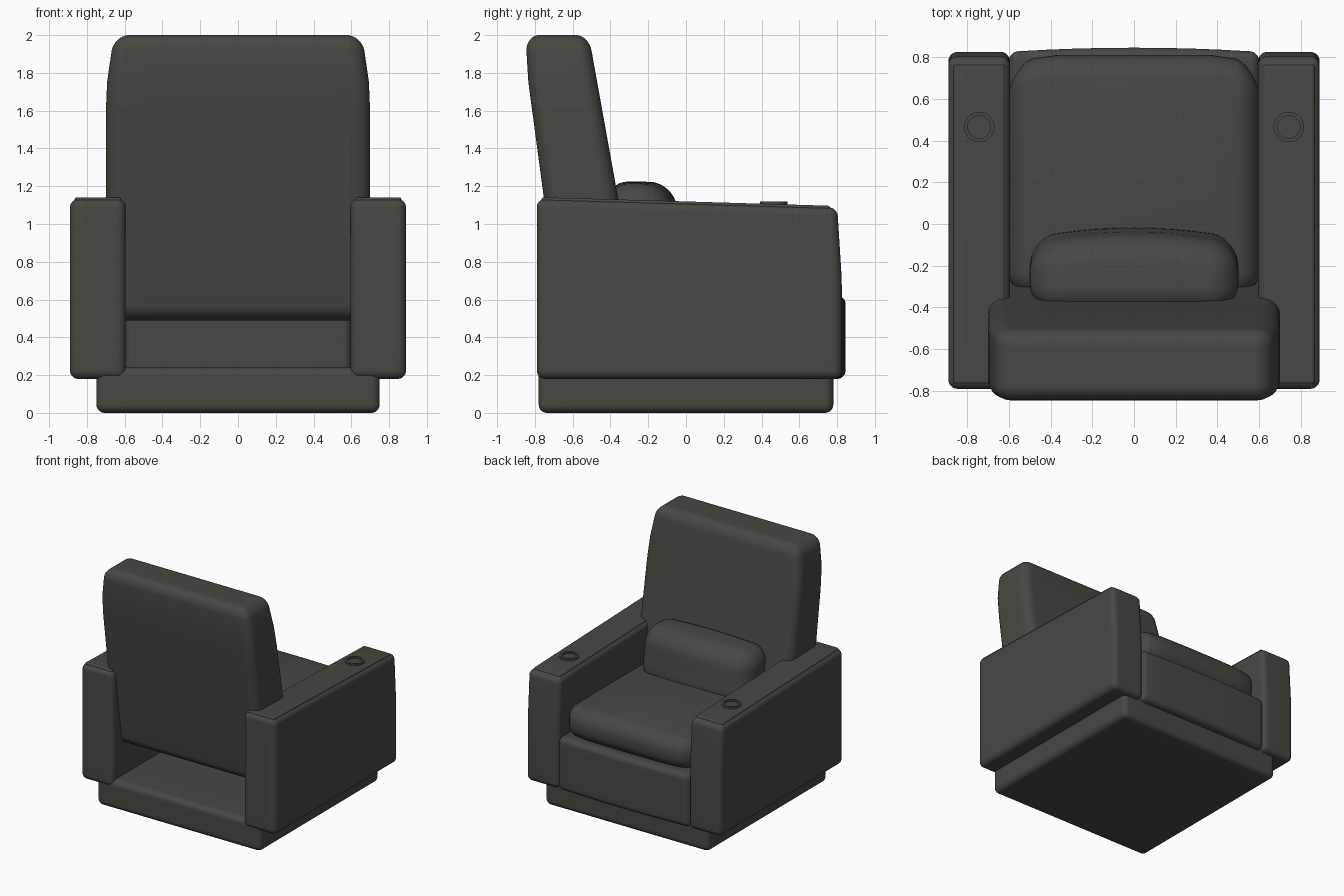
import bpy
import bmesh
from math import tan, pi, radians
from mathutils import Vector

cube = bpy.data.objects.get("Cube")
if cube:
    bpy.data.objects.remove(cube, do_unlink=True)

leather = bpy.data.materials.new("dark olive grey leather")
leather.use_nodes = True
colour = (0.065, 0.065, 0.053, 1)
leather.diffuse_color = colour
leather.node_tree.nodes["Principled BSDF"].inputs["Base Color"].default_value = colour


def finish(name, bm):
    mesh = bpy.data.meshes.new(name)
    bmesh.ops.recalc_face_normals(bm, faces=bm.faces)
    bm.to_mesh(mesh)
    bm.free()
    mesh.materials.append(leather)
    obj = bpy.data.objects.new(name, mesh)
    bpy.context.collection.objects.link(obj)
    bpy.ops.object.select_all(action="DESELECT")
    obj.select_set(True)
    bpy.context.view_layer.objects.active = obj
    bpy.ops.object.shade_smooth_by_angle(angle=radians(35))
    return obj


def soft_box(name, low, high, radius, warp=None):
    """Box with evenly rounded edges and a fine grid that warp can bend."""
    low, high = Vector(low), Vector(high)
    centre, half = (low + high) / 2, (high - low) / 2
    bm = bmesh.new()
    bmesh.ops.create_cube(bm, size=2)
    bmesh.ops.subdivide_edges(bm, edges=bm.edges[:], cuts=15, use_grid_fill=True)
    for v in bm.verts:
        inner, offset = Vector(), Vector()
        for i, u in enumerate(v.co):
            sign = 1 if u > 0 else -1
            inner[i] = sign * min(abs(u) * 2, 1) * (half[i] - radius)
            offset[i] = sign * tan(max(abs(u) * 2 - 1, 0) * pi / 4)
        v.co = centre + inner + offset.normalized() * radius
        if warp:
            v.co = warp(*v.co)
    return finish(name, bm)


def dome(u):
    return max(0, 1 - u * u)


# Plinth
soft_box("base", (-0.75, -0.78, 0), (0.75, 0.78, 0.24), 0.045)


# Reclined backrest, thinner and narrower towards the top
def recline(x, y, z):
    rear = max(-0.845, -0.6 - 0.134 * z)
    front = -0.155 - 0.18 * z
    narrow = 1 - 0.07 * max(0, (z - 1.6) / 0.4) ** 2
    return x * narrow, rear + (front - rear) * (y + 0.2) / 0.4, z


soft_box("backrest", (-0.7, -0.2, 0.49), (0.7, 0.2, 2), 0.08, recline)


# Seat cushion with a crowned top and rounded front corners
def seat_shape(x, y, z):
    crown = 0.04 * dome(x / 0.6) * dome((y - 0.25) / 0.6)
    corner = max(0, abs(x) - 0.35) / 0.25
    front = max(0, (y - 0.2) / 0.6)
    return (x, y - 0.1 * corner ** 3 * front,
            z + crown * (1 if z > 0.72 else -0.5))


soft_box("seat_cushion", (-0.6, -0.34, 0.61), (0.6, 0.81, 0.85), 0.11, seat_shape)


# Closed leg rest below the seat front
def puff_front(x, y, z):
    return x, y + (0.02 * dome(x / 0.6) if y > 0.7 else 0), z


soft_box("leg_rest", (-0.6, 0.58, 0.18), (0.6, 0.825, 0.62), 0.045, puff_front)


# Lumbar pillow leaning on the backrest
def pillow_shape(x, y, z):
    puff = dome(x / 0.5)
    lean = -0.17 * (z - 1)
    rise = 0.02 * puff if z > 1 else 0
    return x, y + lean + (0.05 * puff if y > -0.2 else 0), z + rise


soft_box("lumbar_pillow", (-0.5, -0.4, 0.78), (0.5, -0.085, 1.205), 0.13, pillow_shape)


# Arms, sloping gently down to the front
def arm_slope(x, y, z):
    if z > 0.7:
        z -= 0.029 * (y + 0.78)
        y -= 0.03 * max(0, y) * (z - 0.7) / 0.4
    return x, y, z


def arm_top(y):
    return 1.14 - 0.029 * (y + 0.78)


for side, label in ((1, "left"), (-1, "right")):
    xs = sorted((0.595 * side, 0.89 * side))
    soft_box(label + "_arm", (xs[0], -0.79, 0.18), (xs[1], 0.825, 1.133), 0.045, arm_slope)
    # Thin stitched panel on the arm top
    soft_box(label + "_arm_panel", (xs[0] + 0.025, -0.765, 1.115),
             (xs[1] - 0.025, 0.785, 1.142), 0.012, arm_slope)

    # Cup holder: a rim with a shallow sunken floor
    bm = bmesh.new()
    bmesh.ops.create_cone(bm, cap_ends=True, segments=32, radius1=0.073,
                          radius2=0.073, depth=0.05)
    top = max(bm.faces, key=lambda f: f.calc_center_median().z)
    bmesh.ops.inset_region(bm, faces=[top], thickness=0.018)
    lip = bmesh.ops.extrude_discrete_faces(bm, faces=[top])["faces"][0]
    bmesh.ops.translate(bm, verts=lip.verts[:], vec=(0, 0, -0.012))
    bmesh.ops.translate(bm, verts=bm.verts[:],
                        vec=(0.742 * side, 0.465, arm_top(0.465) - 0.01))
    finish(label + "_cup_holder", bm)
